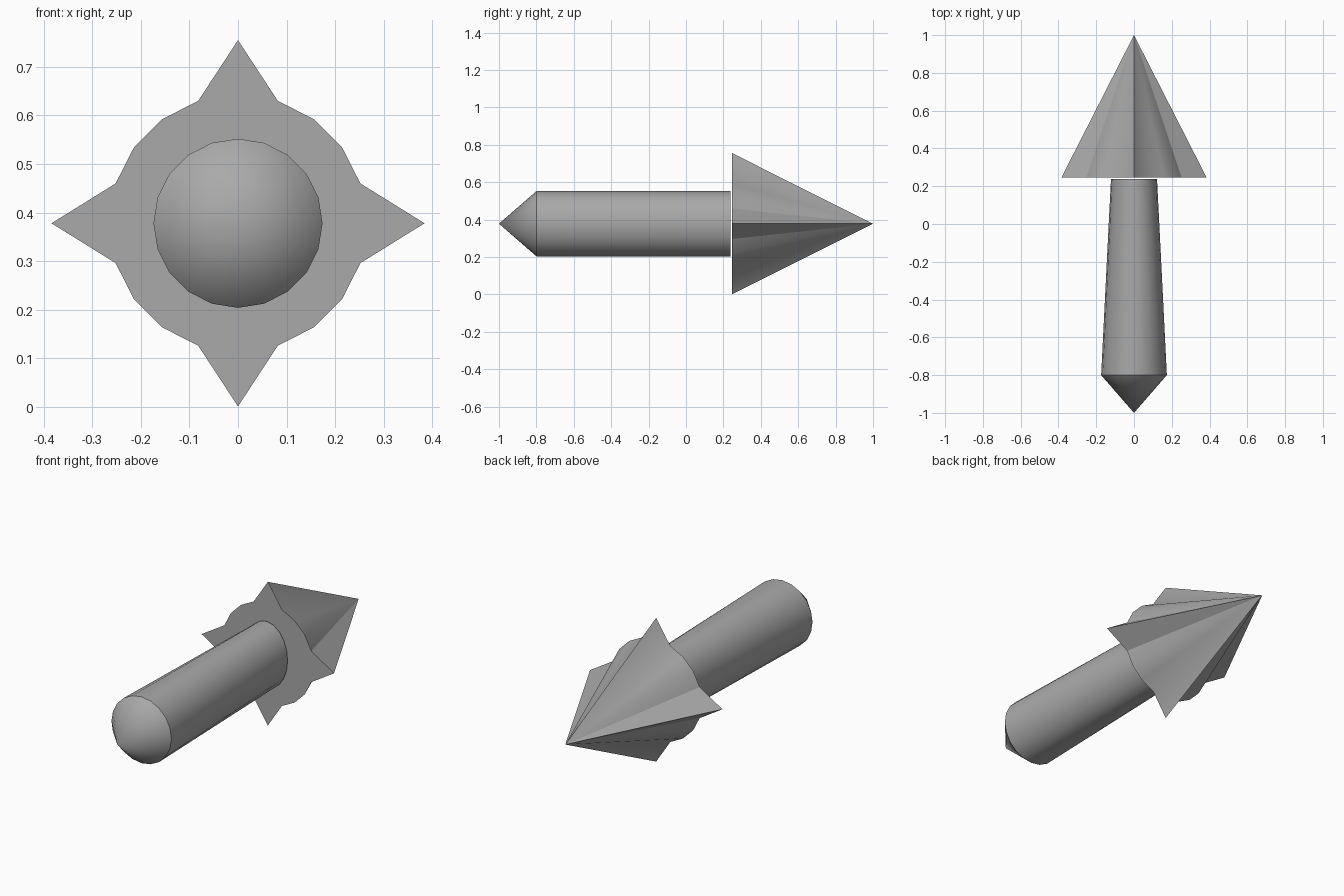
import bpy, bmesh, math

SIDES = 20
CENTRE_Z = 0.378

if "Cube" in bpy.data.objects:
    bpy.data.objects.remove(bpy.data.objects["Cube"], do_unlink=True)

grey = bpy.data.materials.new("plain grey")
grey.use_nodes = True
grey.diffuse_color = (0.4, 0.4, 0.4, 1)
grey.node_tree.nodes["Principled BSDF"].inputs["Base Color"].default_value = (0.4, 0.4, 0.4, 1)


def ring(bm, y, radius):
    """Ring of vertices around the y axis; radius(i) gives the x and z radii."""
    verts = []
    for i in range(SIDES):
        a = 2 * math.pi * i / SIDES
        rx, rz = radius(i)
        verts.append(bm.verts.new((rx * math.cos(a), y, CENTRE_Z + rz * math.sin(a))))
    return verts


def point(bm, verts, y):
    """Close a ring with a fan to a point on the axis."""
    tip = bm.verts.new((0, y, CENTRE_Z))
    for i in range(SIDES):
        bm.faces.new((verts[i - 1], verts[i], tip))


def finish(bm, name):
    bmesh.ops.recalc_face_normals(bm, faces=bm.faces)
    mesh = bpy.data.meshes.new(name)
    bm.to_mesh(mesh)
    bm.free()
    mesh.materials.append(grey)
    obj = bpy.data.objects.new(name, mesh)
    bpy.context.collection.objects.link(obj)
    bpy.ops.object.select_all(action='DESELECT')
    obj.select_set(True)
    bpy.context.view_layer.objects.active = obj
    bpy.ops.object.shade_smooth_by_angle(angle=math.radians(30))


# Shaft: round at the tail, narrowing sideways towards the head, pointed tail
bm = bmesh.new()
tail = ring(bm, -0.8, lambda i: (0.174, 0.174))
neck = ring(bm, 0.237, lambda i: (0.122, 0.174))
for i in range(SIDES):
    bm.faces.new((tail[i - 1], tail[i], neck[i], neck[i - 1]))
bm.faces.new(neck)
point(bm, tail, -1)
finish(bm, "shaft")

# Head: cone whose flat base has four drawn-out points
bm = bmesh.new()
base = ring(bm, 0.247, lambda i: (0.384, 0.377) if i % 5 == 0 else (0.265, 0.265))
bm.faces.new(base)
point(bm, base, 1)
finish(bm, "arrow_head")
